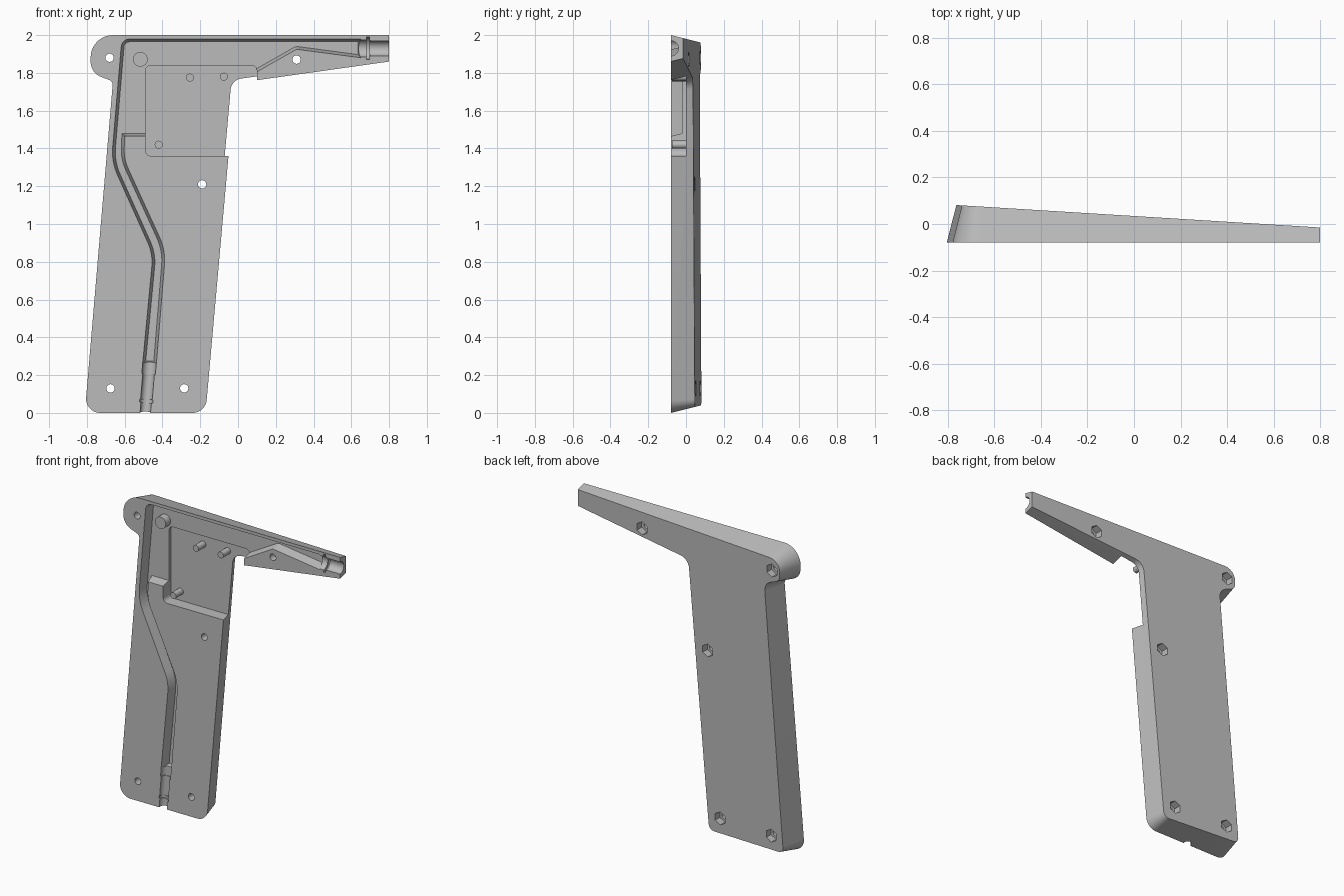
import bpy, bmesh, math
from mathutils import Vector

if "Cube" in bpy.data.objects:
    bpy.data.objects.remove(bpy.data.objects["Cube"], do_unlink=True)

FRONT = -0.08
DRAFT = 0.25

grey = bpy.data.materials.new("plain grey")
grey.use_nodes = True
grey.diffuse_color = (0.5, 0.5, 0.5, 1)
grey.node_tree.nodes["Principled BSDF"].inputs["Base Color"].default_value = (0.5, 0.5, 0.5, 1)


def rounded(corners, steps=8):
    """Turn (x, z, radius) corners into an outline with arc fillets."""
    out = []
    n = len(corners)
    for i, (x, z, r) in enumerate(corners):
        p = Vector((x, z))
        if r == 0:
            out.append(p)
            continue
        a = (Vector(corners[i - 1][:2]) - p).normalized()
        b = (Vector(corners[(i + 1) % n][:2]) - p).normalized()
        half = a.angle(b) / 2
        centre = p + (a + b).normalized() * r / math.sin(half)
        t = r / math.tan(half)
        u, v = p + a * t - centre, p + b * t - centre
        sweep = u.angle(v)
        for k in range(steps + 1):
            f = k / steps
            out.append(centre + (u * math.sin((1 - f) * sweep) + v * math.sin(f * sweep)) / math.sin(sweep))
    return out


def inset(pts, d):
    """Move every edge of an outline inward by d."""
    n = len(pts)
    area = sum(pts[i - 1].cross(pts[i]) for i in range(n))
    s = 1 if area > 0 else -1
    out = []
    for i, p in enumerate(pts):
        e1 = (p - pts[i - 1]).normalized()
        e2 = (pts[(i + 1) % n] - p).normalized()
        n1, n2 = Vector((-e1.y, e1.x)) * s, Vector((-e2.y, e2.x)) * s
        out.append(p + (n1 + n2) * d / (1 + n1.dot(n2)))
    return out


def add_object(name, bm):
    bmesh.ops.recalc_face_normals(bm, faces=bm.faces)
    mesh = bpy.data.meshes.new(name)
    bm.to_mesh(mesh)
    bm.free()
    mesh.materials.append(grey)
    ob = bpy.data.objects.new(name, mesh)
    bpy.context.collection.objects.link(ob)
    return ob


def prism(name, pts, y0, y1, draft=0.0, planes=()):
    """Extrude an outline along y with drafted sides, trimmed by planes."""
    bm = bmesh.new()
    rings = [[bm.verts.new((p.x, y, p.y)) for p in inset(pts, (y - FRONT) * draft)] for y in (y0, y1)]
    for ring in rings:
        bm.faces.new(ring)
    n = len(pts)
    for i in range(n):
        j = (i + 1) % n
        bm.faces.new((rings[0][i], rings[0][j], rings[1][j], rings[1][i]))
    for co, no in planes:
        cut = bmesh.ops.bisect_plane(bm, geom=bm.verts[:] + bm.edges[:] + bm.faces[:],
                                     plane_co=co, plane_no=no, clear_outer=True)
        edges = [e for e in cut["geom_cut"] if isinstance(e, bmesh.types.BMEdge)]
        bmesh.ops.contextual_create(bm, geom=edges)
    return add_object(name, bm)


def rod(name, start, end, r, sides=32):
    """Cylinder between two points."""
    start, end = Vector(start), Vector(end)
    bm = bmesh.new()
    bmesh.ops.create_cone(bm, cap_ends=True, segments=sides, radius1=r, radius2=r, depth=(end - start).length)
    bm.transform((end - start).to_track_quat('Z', 'Y').to_matrix().to_4x4())
    bmesh.ops.translate(bm, verts=bm.verts, vec=(start + end) / 2)
    return add_object(name, bm)


def back_y(x):
    return 0.08 - 0.0617 * (x + 0.74)


# Main shell: handle, arm and round tab, with a sloping back
shell_outline = rounded([
    (-0.811, 0, 0.075), (-0.172, 0, 0.075), (-0.016, 1.745, 0.045),
    (0.9, 1.874, 0), (0.9, 2, 0), (-0.78, 2, 0.118),
    (-0.78, 1.80, 0.085), (-0.662, 1.755, 0.03)], 12)
shell = prism("grip_shell", shell_outline, FRONT, 0.12, DRAFT,
              [((-0.74, 0.08, 0), (0.0617, 1, 0)), ((0.8, 0, 0), (1, 0, 0))])

cutters = []

# Wire channel and the deeper pocket beside it
channel = rounded([
    (-0.505, 0.26, 0), (-0.45, 0.84, 0.25), (-0.67, 1.33, 0.3), (-0.615, 1.98, 0.045),
    (0.65, 1.98, 0), (0.65, 1.88, 0), (0.31, 1.925, 0.03), (0.09, 1.80, 0),
    (-0.45, 1.80, 0), (-0.45, 1.465, 0), (-0.6, 1.465, 0),
    (-0.605, 1.345, 0.24), (-0.383, 0.86, 0.3), (-0.432, 0.26, 0)])
cutters.append(prism("channel_cutter", channel, -0.1, -0.02, DRAFT))
pocket = rounded([(-0.49, 1.36, 0.03), (0.1, 1.36, 0), (0.1, 1.84, 0.03), (-0.49, 1.84, 0.03)])
cutters.append(prism("pocket_cutter", pocket, -0.12, 0.0))

# Stepped bore at the end of the arm
for x0, x1, r in [(0.62, 0.7, 0.045), (0.68, 0.695, 0.06), (0.69, 0.85, 0.04)]:
    cutters.append(rod("arm_bore_cutter", (x0, FRONT, 1.93), (x1, FRONT, 1.93), r))

# Stepped bore at the foot of the handle
foot, run = Vector((-0.491, FRONT, 0)), Vector((0.085, 0, 1))
for t0, t1, r in [(-0.05, 0.08, 0.028), (0.055, 0.07, 0.035), (0.075, 0.22, 0.031), (0.205, 0.275, 0.036)]:
    cutters.append(rod("foot_bore_cutter", foot + run * t0, foot + run * t1, r))

# Screw holes with hexagonal nut recesses in the back
for x, z in [(-0.68, 1.88), (0.31, 1.87), (-0.19, 1.21), (-0.675, 0.13), (-0.285, 0.13)]:
    cutters.append(rod("screw_hole_cutter", (x, -0.15, z), (x, 0.15, z), 0.022, 24))
    cutters.append(rod("nut_recess_cutter", (x, back_y(x) - 0.05, z), (x, 0.15, z), 0.043, 6))

# Cut the shell and keep the finished mesh
for c in cutters:
    c.hide_render = True
    m = shell.modifiers.new(c.name, 'BOOLEAN')
    m.operation, m.solver, m.object = 'DIFFERENCE', 'EXACT', c
bpy.context.view_layer.update()
finished = bpy.data.meshes.new_from_object(shell.evaluated_get(bpy.context.evaluated_depsgraph_get()))
shell.modifiers.clear()
shell.data = finished
for c in cutters:
    bpy.data.objects.remove(c, do_unlink=True)

# Locating pegs in the pocket and a larger boss in the channel
parts = [shell]
for i, (x, z) in enumerate([(-0.255, 1.775), (-0.075, 1.78), (-0.42, 1.42)]):
    parts.append(rod(f"locating_peg_{i + 1}", (x, 0.01, z), (x, -0.075, z), 0.021))
parts.append(rod("channel_boss", (-0.517, 0.01, 1.872), (-0.517, -0.07, 1.872), 0.039))

# Smooth the curved walls, keep the edges sharp
bpy.ops.object.select_all(action='DESELECT')
for ob in parts:
    ob.select_set(True)
bpy.context.view_layer.objects.active = shell
bpy.ops.object.shade_smooth_by_angle(angle=math.radians(25))
